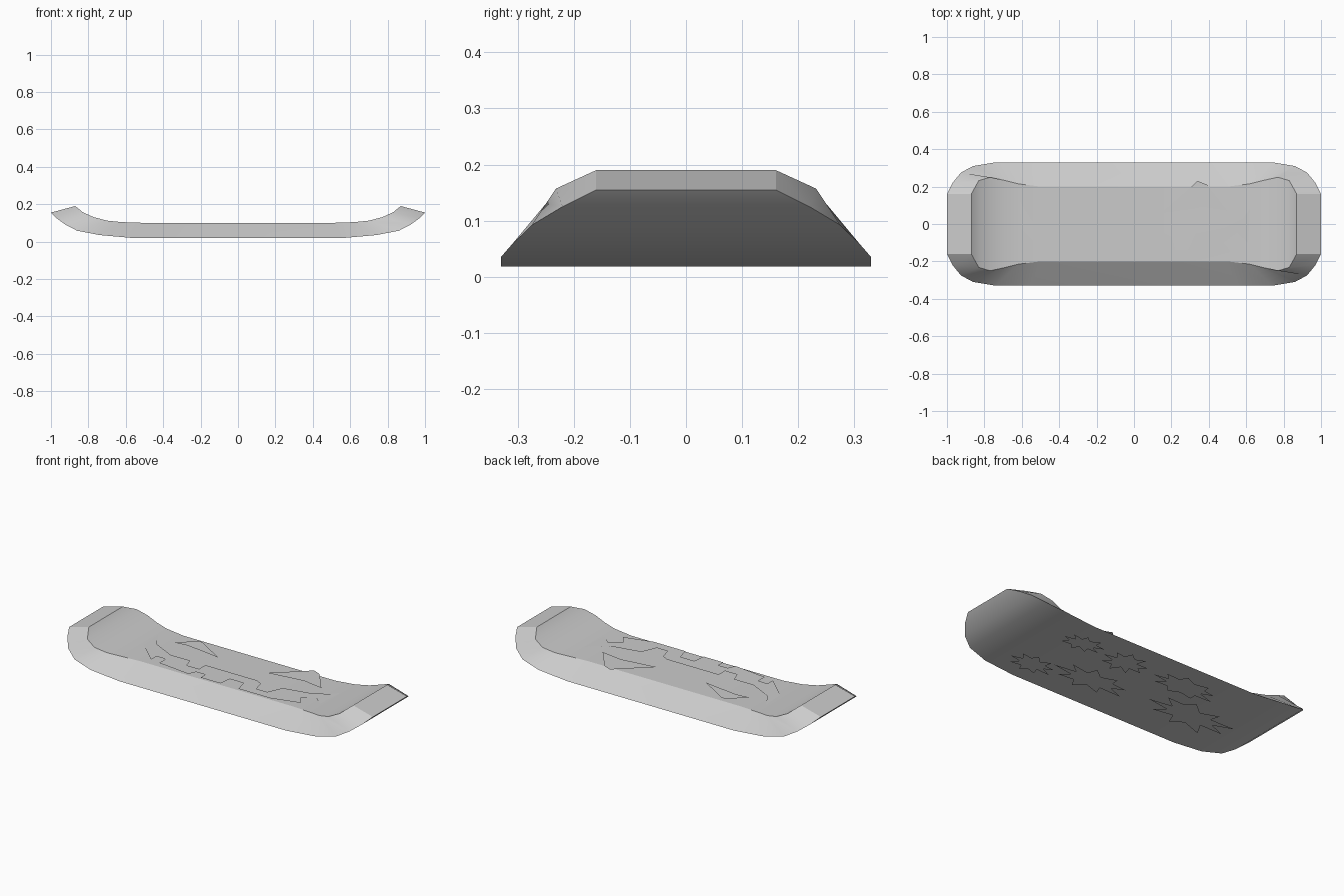
import bpy, bmesh, math, random

if "Cube" in bpy.data.objects:
    bpy.data.objects.remove(bpy.data.objects["Cube"])

random.seed(4)

# Half-length stations from tip to middle: (x, half width, z)
BOTTOM = [(1, .16, .155), (.97, .22, .125), (.925, .275, .092),
          (.86, .31, .058), (.74, .33, .035), (.55, .33, .018)]
TOP = [(.87, .16, .19), (.83, .232, .157), (.77, .25, .13),
       (.70, .235, .112), (.62, .215, .104), (.5, .20, .10)]


def make_object(name, bm):
    mesh = bpy.data.meshes.new(name)
    bm.to_mesh(mesh)
    bm.free()
    obj = bpy.data.objects.new(name, mesh)
    bpy.context.collection.objects.link(obj)
    return obj


def flat_plate(name, points, z, up=True):
    bm = bmesh.new()
    face = bm.faces.new([bm.verts.new((x, y, z)) for x, y in points])
    face.normal_update()
    if (face.normal.z > 0) != up:
        face.normal_flip()
    bmesh.ops.triangulate(bm, faces=bm.faces[:])
    return make_object(name, bm)


# Deck: four-cornered sections lofted along the length, upturned at both ends
bm = bmesh.new()
sections = []
stations = list(zip(BOTTOM, TOP))
for sign, group in ((-1, stations), (1, stations[::-1])):
    for (bx, by, bz), (tx, ty, tz) in group:
        corners = [(bx, -by, bz), (bx, by, bz), (tx, ty, tz), (tx, -ty, tz)]
        sections.append([bm.verts.new((sign * x, y, z)) for x, y, z in corners])
for a, b in zip(sections, sections[1:]):
    for i in range(4):
        j = (i + 1) % 4
        bm.faces.new((a[i], a[j], b[j], b[i]))
bm.faces.new(sections[0])
bm.faces.new(sections[-1])
bmesh.ops.recalc_face_normals(bm, faces=bm.faces[:])
deck = make_object("deck", bm)
bpy.context.view_layer.objects.active = deck
deck.select_set(True)
bpy.ops.object.shade_smooth_by_angle(angle=math.radians(30))

# Carved-grin graphic on the top
flat_plate("grin_mouth", [
    (-.61, .12), (-.55, .02), (-.41, -.05), (-.28, -.05), (-.26, -.11),
    (-.18, -.11), (-.18, -.05), (.16, -.05), (.20, -.07), (.22, -.14),
    (.29, -.14), (.33, -.05), (.48, -.02), (.58, .03), (.62, .08),
    (.61, -.10), (.55, -.05), (.48, -.10), (.52, -.15), (.35, -.195),
    (.14, -.195), (.12, -.12), (.03, -.12), (.02, -.195), (-.11, -.195),
    (-.11, -.15), (-.17, -.15), (-.19, -.195), (-.40, -.17), (-.40, -.11),
    (-.46, -.11), (-.46, -.16), (-.60, -.03)], .106)
flat_plate("left_eye", [(-.48, .09), (-.39, .18), (-.36, .18),
                        (-.18, .07), (-.40, .10)], .106)
flat_plate("right_eye", [(.15, .06), (.34, .23), (.39, .21),
                         (.50, .07), (.37, .09)], .106)

# Jagged splash graphics under the deck: (x, y, half length, half width)
SPLASHES = [(.50, .18, .14, .08), (.20, .165, .15, .10), (.56, -.16, .15, .09),
            (.22, -.09, .25, .11), (-.20, .165, .23, .09), (-.42, -.05, .30, .13)]
for k, (cx, cy, rx, ry) in enumerate(SPLASHES):
    pts = []
    for i in range(18):
        a = 2 * math.pi * i / 18
        r = random.uniform(.85, 1) if i % 2 == 0 else random.uniform(.45, .65)
        pts.append((cx + rx * r * math.cos(a), cy + ry * r * math.sin(a)))
    flat_plate(f"underside_splash_{k + 1}", pts, .0015 * k, up=False)
